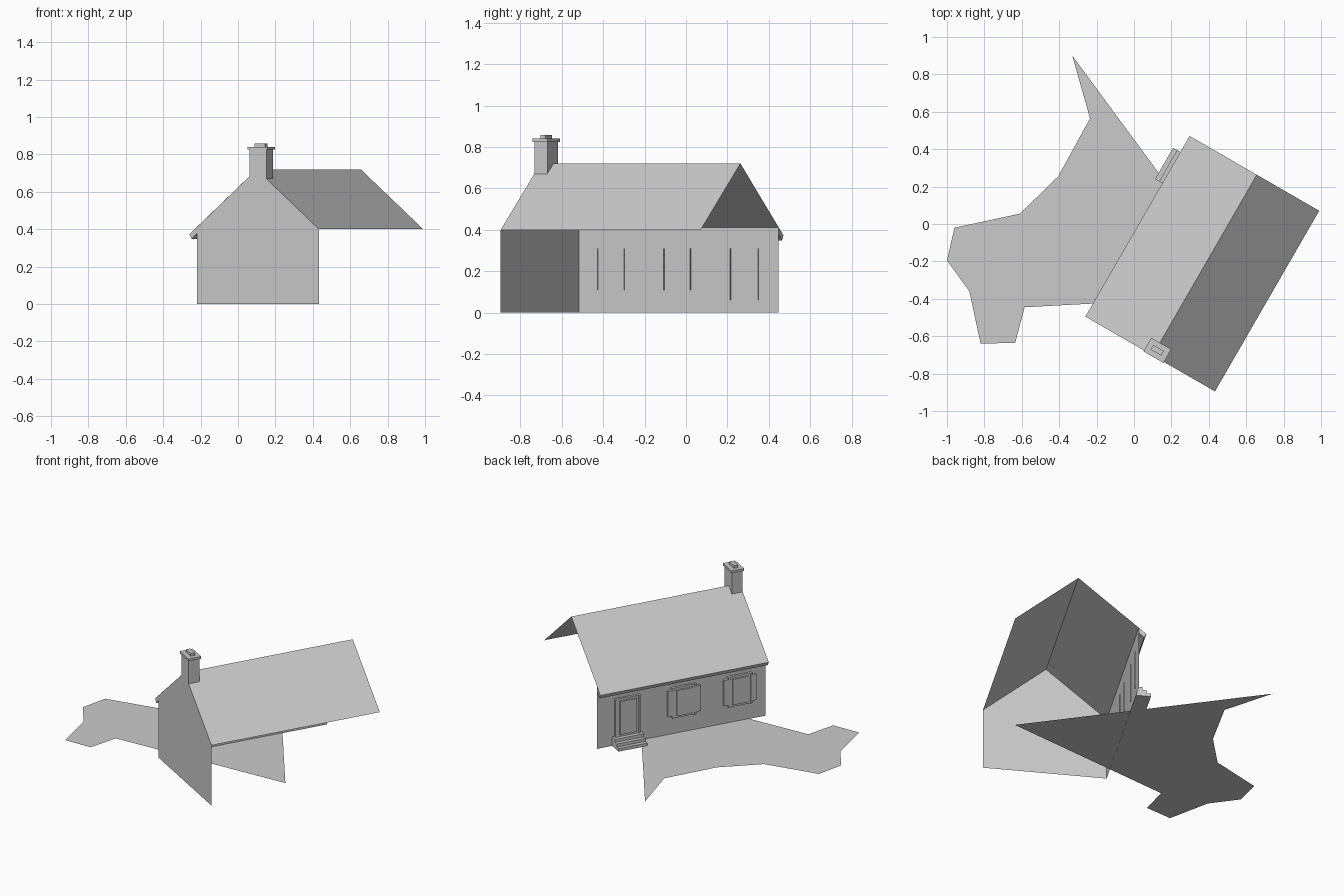
import bpy, math
from mathutils import Matrix

if "Cube" in bpy.data.objects:
    bpy.data.objects.remove(bpy.data.objects["Cube"])

# House frame: x across the gable, y along the ridge, turned 30 degrees
HOUSE = Matrix.Translation((-0.26, -0.495, 0)) @ Matrix.Rotation(math.radians(-30), 4, 'Z')
LEN, WID, WALL, RIDGE = 1.115, 0.80, 0.046, 0.415
EAVE_L, EAVE_R, TOP = 0.373, 0.40, 0.72


def mesh(name, verts, faces, frame=HOUSE):
    me = bpy.data.meshes.new(name)
    me.from_pydata(verts, [], faces)
    me.update()
    ob = bpy.data.objects.new(name, me)
    ob.matrix_world = frame
    bpy.context.collection.objects.link(ob)
    return ob


def prism(name, profile, y0, y1):
    """Extrude an (x, z) profile along the ridge direction."""
    n = len(profile)
    verts = [(x, y, z) for y in (y0, y1) for x, z in profile]
    faces = [tuple(range(n)), tuple(range(2 * n - 1, n - 1, -1))]
    faces += [(i, i + n, (i + 1) % n + n, (i + 1) % n) for i in range(n)]
    return mesh(name, verts, faces)


def box(name, x0, x1, y0, y1, z0, z1):
    return prism(name, [(x0, z0), (x1, z0), (x1, z1), (x0, z1)], y0, y1)


# Lawn patch
lawn = [(-0.33, 0.90), (-0.235, 0.565), (-0.405, 0.255), (-0.61, 0.055),
        (-0.96, -0.02), (-1.0, -0.195), (-0.88, -0.36), (-0.82, -0.64),
        (-0.635, -0.635), (-0.585, -0.445), (0.614, -0.381)]
mesh("lawn", [(x, y, 0.002) for x, y in lawn], [tuple(range(len(lawn)))], Matrix())

# Gable end and long wall; the other two sides are open
mesh("gable_wall", [(WALL, 0, 0), (WID, 0, 0), (WID, 0, EAVE_R), (RIDGE, 0, TOP), (WALL, 0, 0.41)],
     [(0, 1, 2, 3, 4)])
mesh("long_wall", [(WALL, 0, 0), (WALL, LEN, 0), (WALL, LEN, 0.385), (WALL, 0, 0.385)], [(3, 2, 1, 0)])

# Roof sheets with a thick eave over the long wall
mesh("roof", [(x, y, z) for y in (0, LEN) for x, z in ((0, EAVE_L), (RIDGE, TOP), (WID, EAVE_R))],
     [(0, 1, 4, 3), (1, 2, 5, 4)])
prism("eave", [(0, EAVE_L), (0.014, 0.348), (WALL, 0.378), (WALL, 0.411)], 0, LEN)

# Chimney standing on the ridge, with flared cap and flue
prism("chimney", [(0.37, 0.68), (0.37, 0.835), (0.475, 0.835), (0.475, 0.67), (RIDGE, 0.72)], 0, 0.072)
box("chimney_cap", 0.362, 0.485, -0.006, 0.078, 0.825, 0.84)
box("chimney_flue", 0.39, 0.455, 0.022, 0.05, 0.84, 0.858)


def framed(name, centre, half, z0, z1):
    """Outer frame with jambs showing inside, and a raised inner panel."""
    for s in (-1, 1):
        y = centre + s * half
        box(name + "_jamb", WALL - 0.02, WALL + 0.006, y - 0.006, y + 0.006, z0, z1)
    box(name + "_frame", WALL - 0.015, WALL, centre - half, centre + half, z0, z1)
    box(name + "_panel", WALL - 0.025, WALL, centre - half + 0.022, centre + half - 0.022, z0 + 0.015, z1 - 0.015)


# Windows with shutters
for c in (0.175, 0.545):
    framed("window", c, 0.074, 0.11, 0.31)
    for s in (-1, 1):
        a, b = sorted((c + s * 0.055, c + s * 0.108))
        box("shutter", WALL - 0.018, WALL, a, b, 0.125, 0.295)

# Door and three steps
framed("door", 0.919, 0.077, 0.06, 0.31)
for i, x in enumerate((-0.045, -0.02, 0.005)):
    box("step", x, WALL, 0.823, 1.016, 0.02 * i, 0.02 * (i + 1))
